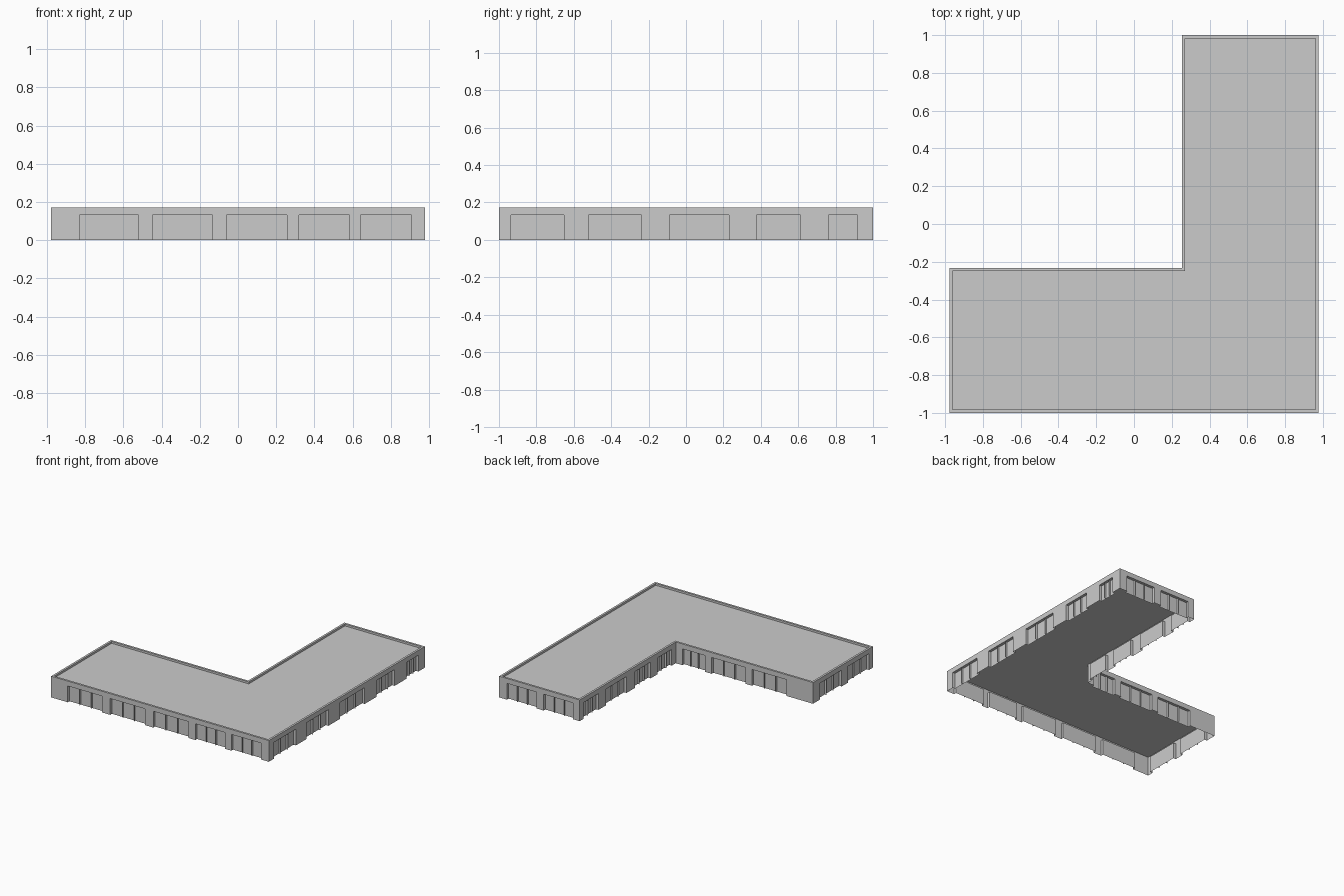
import bpy
from mathutils import Vector

if "Cube" in bpy.data.objects:
    bpy.data.objects.remove(bpy.data.objects["Cube"])

TOP, HEAD, ROOF = 0.172, 0.132, 0.156      # parapet top, opening head, roof level
DEPTH, RIM = 0.022, 0.017                  # recess depth, parapet width

# counter-clockwise footprint
OUTLINE = [Vector(p) for p in ((-0.977, -1), (0.977, -1), (0.977, 1),
                               (0.254, 1), (0.254, -0.232), (-0.977, -0.232))]
# openings per wall, as ranges along the wall's axis, in walking order
OPENINGS = [
    [(-0.828, -0.52), (-0.447, -0.133), (-0.06, 0.256), (0.318, 0.583), (0.64, 0.908)],
    [(-0.935, -0.653), (-0.52, -0.237), (-0.088, 0.229), (0.378, 0.613), (0.762, 0.918)],
    [(0.908, 0.642), (0.578, 0.312)],
    [(0.95, 0.76), (0.66, 0.40), (0.29, 0.09), (0.0, -0.18)],
    [(0.195, -0.01), (-0.068, -0.37), (-0.43, -0.74)],
    [(-0.32, -0.60), (-0.68, -0.95)],
]


def make(name, faces):
    verts, idx = [], []
    for f in faces:
        idx.append(range(len(verts), len(verts) + len(f)))
        verts.extend(f)
    mesh = bpy.data.meshes.new(name)
    mesh.from_pydata([tuple(v) for v in verts], [], [tuple(i) for i in idx])
    mesh.update()
    ob = bpy.data.objects.new(name, mesh)
    bpy.context.collection.objects.link(ob)
    return ob


def at(p, z):
    return (p.x, p.y, z)


def upright(a, b, z0, z1):
    return [at(a, z0), at(b, z0), at(b, z1), at(a, z1)]


n = len(OUTLINE)
normals = []
for i in range(n):
    d = (OUTLINE[(i + 1) % n] - OUTLINE[i]).normalized()
    normals.append(Vector((d.y, -d.x)))
inner = [OUTLINE[i] - (normals[i - 1] + normals[i]) * RIM for i in range(n)]

# walls with recessed panels, and thin dividers in each recess
walls, dividers = [], []
for i in range(n):
    a, b = OUTLINE[i], OUTLINE[(i + 1) % n]
    back = -normals[i] * DEPTH
    along_x = abs(normals[i].x) < 0.5

    def on_wall(t):
        return Vector((t, a.y)) if along_x else Vector((a.x, t))

    path = [a]
    for s, e in OPENINGS[i]:
        p, q = on_wall(s), on_wall(e)
        path += [p, p + back, q + back, q]
        walls.append([at(p, HEAD), at(p + back, HEAD), at(q + back, HEAD), at(q, HEAD)])
        for k in (1, 2):
            m = p.lerp(q, k / 3)
            dividers.append(upright(m + back * 0.3, m + back, 0, HEAD))
    path.append(b)
    walls += [upright(u, v, 0, HEAD) for u, v in zip(path, path[1:])]
    walls.append(upright(a, b, HEAD, TOP))
make("outer_walls", walls)
make("opening_dividers", dividers)

# parapet rim and its inner face
parapet = []
for i in range(n):
    j = (i + 1) % n
    parapet.append([at(OUTLINE[i], TOP), at(OUTLINE[j], TOP), at(inner[j], TOP), at(inner[i], TOP)])
    parapet.append(upright(inner[j], inner[i], ROOF, TOP))
make("parapet", parapet)

# flat roof, one face over the full footprint
make("roof", [[at(p, ROOF) for p in OUTLINE]])
